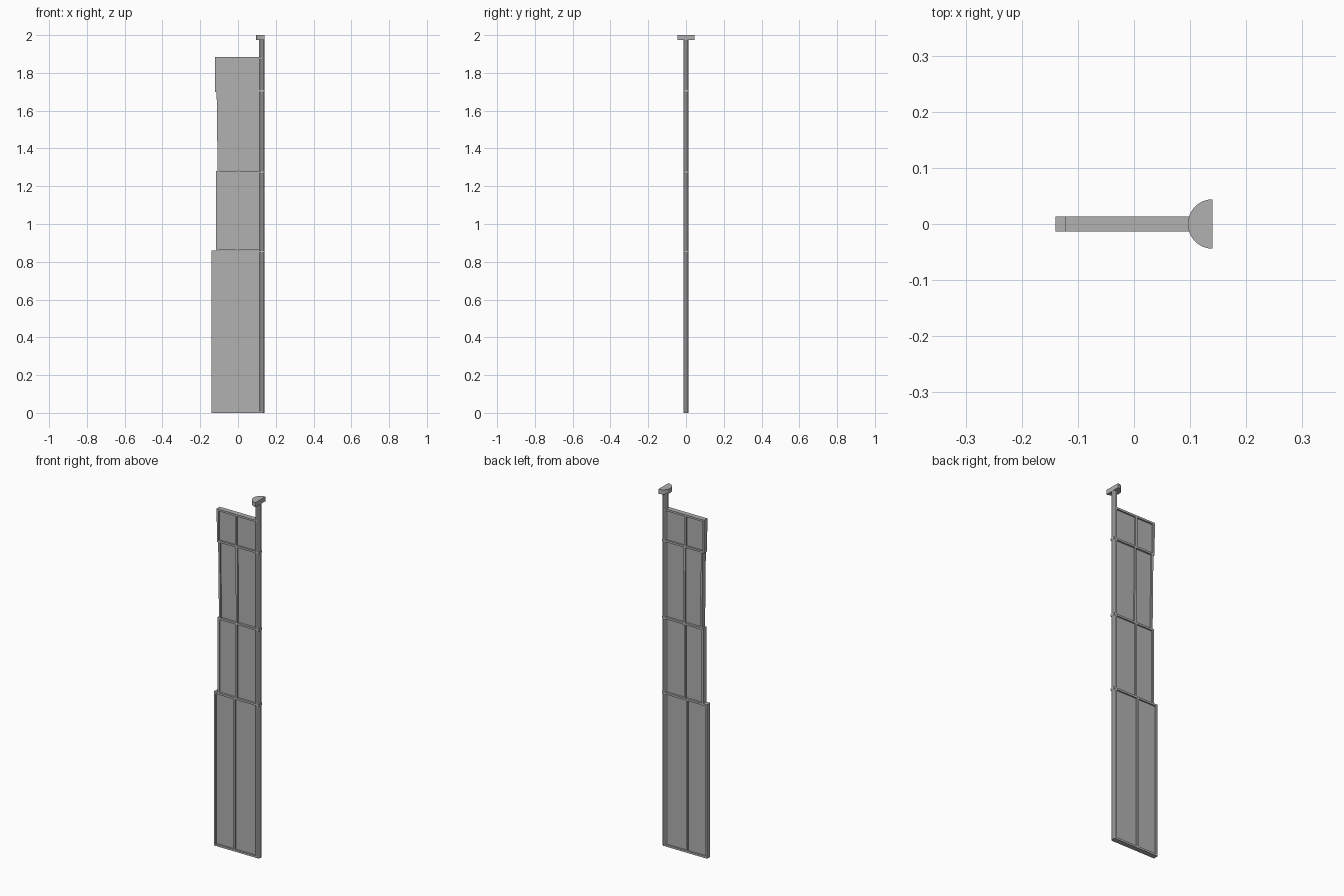
import bpy, bmesh, math

cube = bpy.data.objects.get("Cube")
if cube:
    bpy.data.objects.remove(cube, do_unlink=True)

grey = bpy.data.materials.new("mid grey")
grey.use_nodes = True
colour = (0.44, 0.44, 0.44, 1)
grey.diffuse_color = colour
grey.node_tree.nodes["Principled BSDF"].inputs["Base Color"].default_value = colour

HALF = 0.0138            # half depth of frame and post
RIGHT = 0.14             # outer face of the post
POST_X = RIGHT - HALF
BAR = 0.011              # width of frame bars


def extrude(name, profile, vector):
    """Make a prism from a flat profile pushed along a vector."""
    bm = bmesh.new()
    face = bm.faces.new([bm.verts.new(p) for p in profile])
    result = bmesh.ops.extrude_face_region(bm, geom=[face])
    verts = [v for v in result["geom"] if isinstance(v, bmesh.types.BMVert)]
    bmesh.ops.translate(bm, verts=verts, vec=vector)
    bmesh.ops.recalc_face_normals(bm, faces=bm.faces)
    mesh = bpy.data.meshes.new(name)
    bm.to_mesh(mesh)
    bm.free()
    mesh.materials.append(grey)
    obj = bpy.data.objects.new(name, mesh)
    bpy.context.collection.objects.link(obj)
    return obj


def slab(name, bottom, top, z0, z1, half):
    """Upright slab; bottom and top are its x ranges at each end."""
    profile = [(bottom[0], -half, z0), (bottom[1], -half, z0),
               (top[1], -half, z1), (top[0], -half, z1)]
    return extrude(name, profile, (0, 2 * half, 0))


def arc(cx, radius, z, start, steps, step):
    angles = [math.radians(start + i * step) for i in range(steps)]
    return [(cx + radius * math.cos(a), radius * math.sin(a), z) for a in angles]


# Octagonal post with flat sides, and half-round cap
extrude("post", arc(POST_X, HALF / math.cos(math.pi / 8), 0, 22.5, 8, 45), (0, 0, 1.98))
cap = extrude("post_cap", arc(RIGHT, 0.044, 1.975, 90, 25, 7.5), (0, 0, 0.025))

# Panel sections: name, lower z, upper z, left edge at bottom and top
sections = [("lower", 0, 0.86, -0.14, -0.14),
            ("middle", 0.86, 1.28, -0.117, -0.117),
            ("upper", 1.28, 1.70, -0.108, -0.113),
            ("top", 1.70, 1.885, -0.121, -0.122)]
inner = RIGHT - 2 * HALF
for name, z0, z1, low, high in sections:
    slab(name + "_pane", (low + 0.003, POST_X), (high + 0.003, POST_X),
         z0 + 0.002, z1 - 0.002, 0.006)
    slab(name + "_edge_bar", (low, low + BAR), (high, high + BAR), z0, z1, HALF)
    mid_low, mid_high = (low + inner) / 2, (high + inner) / 2
    slab(name + "_centre_bar", (mid_low - BAR / 2, mid_low + BAR / 2),
         (mid_high - BAR / 2, mid_high + BAR / 2), z0, z1, HALF)

# Cross bars; the three joints wrap square around the post
rails = [("bottom_rail", 0, -0.14, POST_X), ("lower_rail", 0.86 - BAR, -0.14, RIGHT),
         ("middle_rail", 1.28 - BAR, -0.117, RIGHT), ("upper_rail", 1.70, -0.121, RIGHT),
         ("top_rail", 1.885 - BAR, -0.122, POST_X)]
for name, z, left, right in rails:
    slab(name, (left, right), (left, right), z, z + BAR, HALF)

# Smooth the curved rim of the cap only
bpy.ops.object.select_all(action="DESELECT")
cap.select_set(True)
bpy.context.view_layer.objects.active = cap
bpy.ops.object.shade_smooth_by_angle(angle=math.radians(30))
